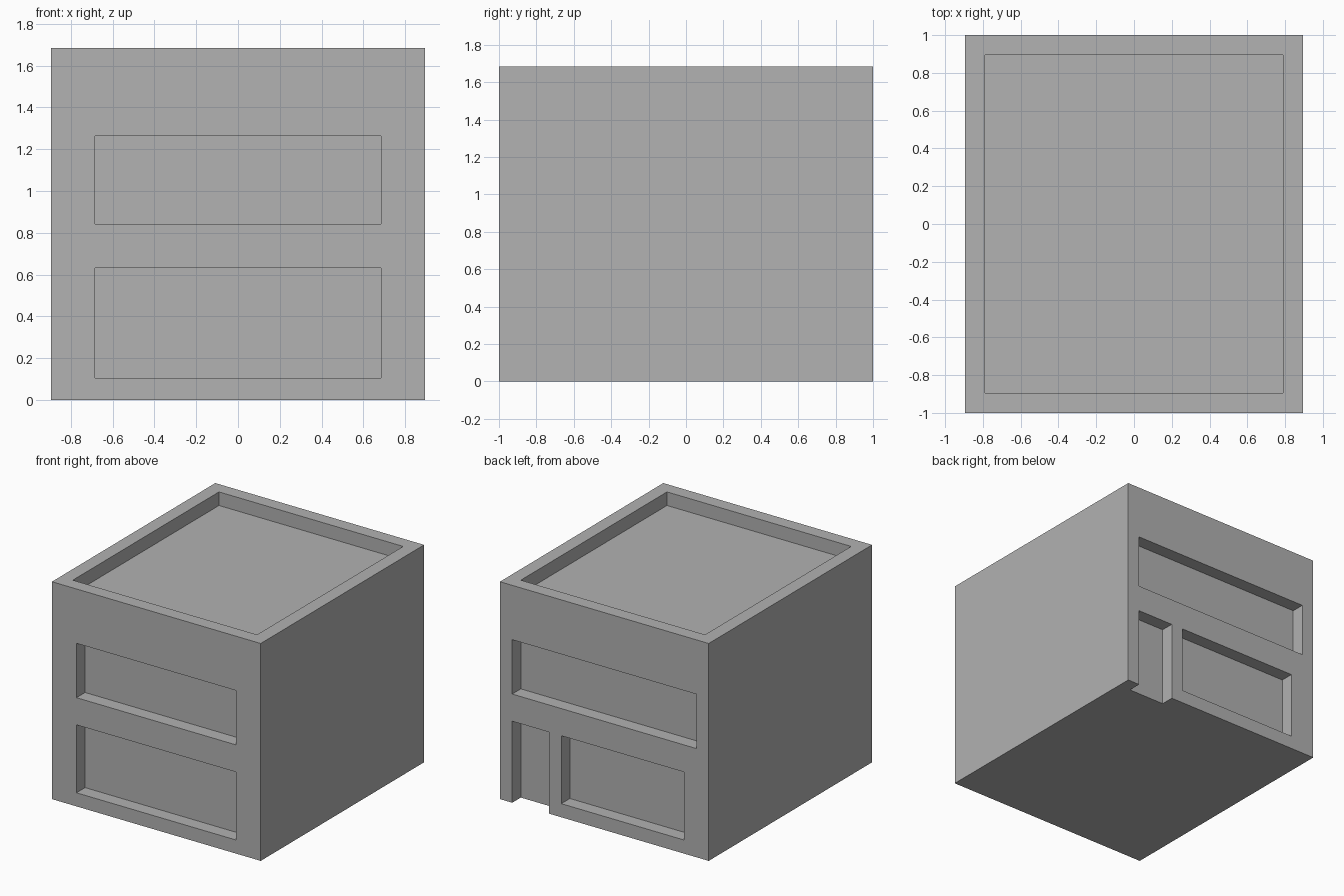
import bpy

U = 2 / 19           # one wall thickness
W, D, H = 17, 19, 16  # block size in wall thicknesses

cube = bpy.data.objects.get("Cube")
if cube:
    bpy.data.objects.remove(cube, do_unlink=True)

grey = bpy.data.materials.new("concrete grey")
grey.use_nodes = True
colour = (0.445, 0.445, 0.445, 1)
grey.diffuse_color = colour
grey.node_tree.nodes["Principled BSDF"].inputs["Base Color"].default_value = colour


def box(name, x, y, z):
    """Box between (low, high) pairs given in wall thicknesses."""
    spans = (x, y, z)
    bpy.ops.mesh.primitive_cube_add(size=1, location=[(a + b) / 2 * U for a, b in spans])
    obj = bpy.context.object
    obj.name = name
    obj.scale = [(b - a) * U for a, b in spans]
    bpy.ops.object.transform_apply(location=True, rotation=False, scale=True)
    obj.data.materials.append(grey)
    return obj


building = box("building", (-W / 2, W / 2), (-D / 2, D / 2), (0, H))

# Recesses are one wall thickness deep; cutters overshoot the outer faces
front = (-D / 2 - 1, -D / 2 + 1)
back = (D / 2 - 1, D / 2 + 1)
recesses = [
    ("roof_recess", (-W / 2 + 1, W / 2 - 1), (-D / 2 + 1, D / 2 - 1), (H - 1, H + 1)),
    ("front_lower_window", (-6.5, 6.5), front, (1, 6)),
    ("front_upper_window", (-6.5, 6.5), front, (8, 12)),
    ("back_upper_window", (-7.5, 7.5), back, (8, 12)),
    ("back_lower_window", (-6.5, 3.5), back, (1, 6)),
    ("back_doorway", (4.5, 7.5), back, (-1, 6)),
]
for recess in recesses:
    cutter = box(*recess)
    cutter.hide_render = True
    mod = building.modifiers.new(cutter.name, 'BOOLEAN')
    mod.operation = 'DIFFERENCE'
    mod.solver = 'EXACT'
    mod.object = cutter
    bpy.context.view_layer.objects.active = building
    bpy.ops.object.modifier_apply(modifier=mod.name)
    bpy.data.objects.remove(cutter, do_unlink=True)
